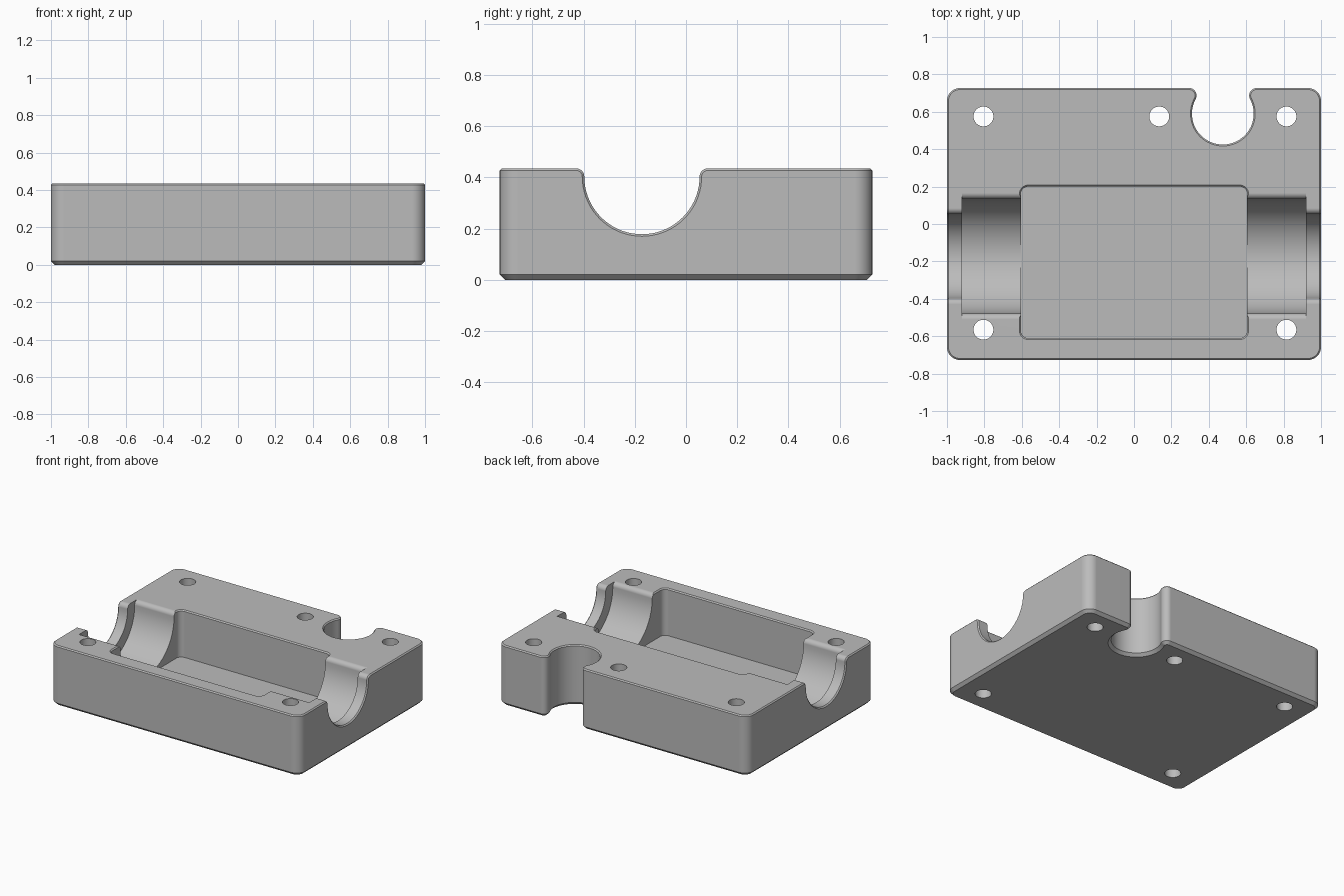
import bpy
import bmesh
from math import radians, sin, cos, atan2, degrees, sqrt, pi

if "Cube" in bpy.data.objects:
    bpy.data.objects.remove(bpy.data.objects["Cube"], do_unlink=True)

TOP, HALF_X, HALF_Y = 0.435, 1.0, 0.727
EDGE = 0.008

grey = bpy.data.materials.new("plain grey")
grey.use_nodes = True
grey.diffuse_color = (0.5, 0.5, 0.5, 1)
grey.node_tree.nodes["Principled BSDF"].inputs["Base Color"].default_value = (0.5, 0.5, 0.5, 1)


def outline(arcs, inset=0.0):
    """Chain arcs (cx, cy, radius, start, end) into a loop, offset inward by inset."""
    pts = []
    for cx, cy, r, a0, a1 in arcs:
        r += -inset if a1 > a0 else inset
        n = max(6, int(abs(a1 - a0) / 5))
        for i in range(n + 1):
            a = radians(a0 + (a1 - a0) * i / n)
            p = (cx + r * cos(a), cy + r * sin(a))
            if not pts or abs(p[0] - pts[-1][0]) + abs(p[1] - pts[-1][1]) > 1e-5:
                pts.append(p)
    return pts


def loft(name, rings):
    """Skin a stack of matching 3D rings and cap both ends."""
    bm = bmesh.new()
    loops = [[bm.verts.new(p) for p in ring] for ring in rings]
    for a, b in zip(loops, loops[1:]):
        for i in range(len(a)):
            j = (i + 1) % len(a)
            bm.faces.new((a[i], a[j], b[j], b[i]))
    bm.faces.new(loops[0][::-1])
    bm.faces.new(loops[-1])
    bmesh.ops.recalc_face_normals(bm, faces=bm.faces)
    mesh = bpy.data.meshes.new(name)
    bm.to_mesh(mesh)
    bm.free()
    mesh.materials.append(grey)
    obj = bpy.data.objects.new(name, mesh)
    bpy.context.collection.objects.link(obj)
    return obj


def upright(name, arcs, stack):
    """Loft an outline vertically through (z, inset) levels."""
    return loft(name, [[(x, y, z) for x, y in outline(arcs, d)] for z, d in stack])


def rounded_box(x0, x1, y0, y1, r):
    return [(x1 - r, y1 - r, r, 0, 90), (x0 + r, y1 - r, r, 90, 180),
            (x0 + r, y0 + r, r, 180, 270), (x1 - r, y0 + r, r, 270, 360)]


# Block with rounded corners and a round cable notch in the back edge
notch_x, notch_y, notch_r, lip = 0.475, 0.59, 0.165, 0.04
lip_y = HALF_Y - lip
lip_dx = sqrt((notch_r + lip) ** 2 - (lip_y - notch_y) ** 2)
tilt = degrees(atan2(lip_y - notch_y, lip_dx))
corners = rounded_box(-HALF_X, HALF_X, -HALF_Y, HALF_Y, 0.07)
notch = [(notch_x + lip_dx, lip_y, lip, 90, 180 + tilt),
         (notch_x, notch_y, notch_r, tilt, -180 - tilt),
         (notch_x - lip_dx, lip_y, lip, -tilt, 90)]
body = upright("housing_half", corners[:1] + notch + corners[1:],
               [(0, 0.02), (0.02, 0), (TOP - EDGE, 0), (TOP, EDGE)])

# Central pocket
cutters = [upright("pocket_cutter", rounded_box(-0.605, 0.605, -0.61, 0.2, 0.04),
                   [(0.095, 0), (TOP - EDGE, 0), (TOP + 0.01, -EDGE - 0.01)])]

# Half-round channel and wider bearing seats along x, with flared tops
AXIS_Y, AXIS_Z = -0.172, 0.403


def channel(name, r, stations):
    f = TOP - AXIS_Z
    arcs = [(AXIS_Y - r - f, AXIS_Z, f, 90, 0),
            (AXIS_Y, AXIS_Z, r, 180, 360),
            (AXIS_Y + r + f, AXIS_Z, f, 180, 90)]
    rings = []
    for x, d in stations:
        pts = outline(arcs, d) + [(AXIS_Y + r + f, 0.6), (AXIS_Y - r - f, 0.6)]
        rings.append([(x, y, z) for y, z in pts])
    return loft(name, rings)


cutters.append(channel("seat_cutter", 0.306, [(-0.92, 0), (0.92, 0)]))
cutters.append(channel("channel_cutter", 0.225,
                       [(-1.01, -0.018), (-0.992, 0), (0.992, 0), (1.01, -0.018)]))

# Screw holes
for x, y in [(-0.805, 0.575), (0.135, 0.575), (0.815, 0.575), (-0.805, -0.565), (0.815, -0.565)]:
    cutters.append(upright("screw_hole_cutter", [(x, y, 0.053, 0, 355)], [(-0.1, 0), (0.6, 0)]))

# Apply the cuts
bpy.ops.object.select_all(action="DESELECT")
bpy.context.view_layer.objects.active = body
body.select_set(True)
for cutter in cutters:
    cutter.hide_render = True
    mod = body.modifiers.new("cut", "BOOLEAN")
    mod.operation = "DIFFERENCE"
    mod.solver = "EXACT"
    mod.object = cutter
    bpy.ops.object.modifier_apply(modifier=mod.name)
for cutter in cutters:
    bpy.data.objects.remove(cutter, do_unlink=True)

# Smooth the round walls, keep edges crisp and flats flat
bpy.ops.object.shade_smooth_by_angle(angle=pi / 6)
normals = body.modifiers.new("weighted_normals", "WEIGHTED_NORMAL")
normals.keep_sharp = True
